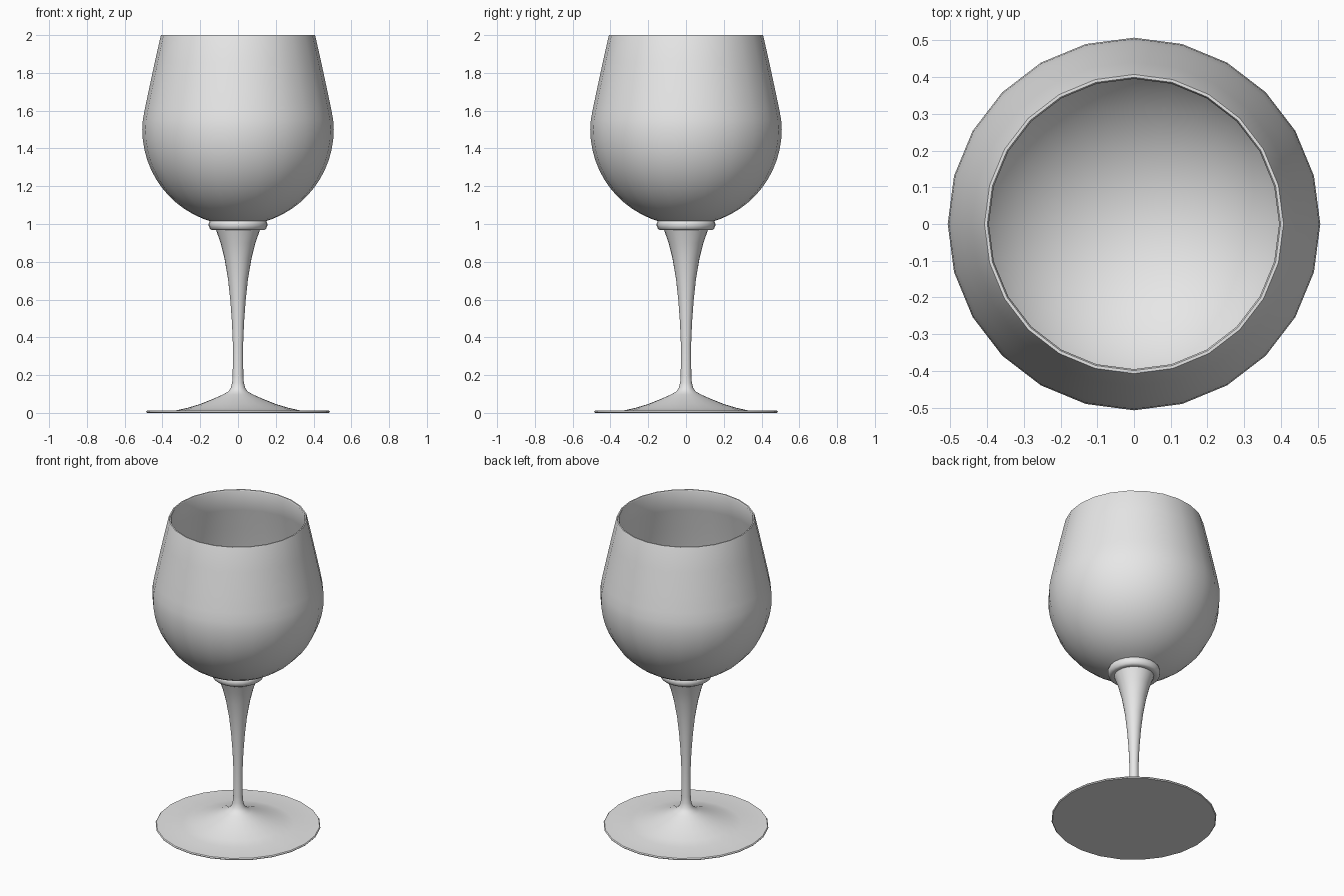
import bpy, bmesh, math

if "Cube" in bpy.data.objects:
    bpy.data.objects.remove(bpy.data.objects["Cube"])

SEGMENTS = 24

glass = bpy.data.materials.new("light_grey")
glass.diffuse_color = (0.8, 0.8, 0.8, 1)
glass.use_nodes = True
glass.node_tree.nodes["Principled BSDF"].inputs["Base Color"].default_value = glass.diffuse_color


def lathe(name, profile, cap_start=False, angle=40):
    """Revolve an (r, z) profile around z; r = 0 becomes a pole."""
    bm = bmesh.new()
    rings = []
    for r, z in profile:
        if r == 0:
            rings.append([bm.verts.new((0, 0, z))] * SEGMENTS)
        else:
            rings.append([bm.verts.new((r * math.cos(2 * math.pi * i / SEGMENTS),
                                        r * math.sin(2 * math.pi * i / SEGMENTS), z))
                          for i in range(SEGMENTS)])
    for a, b in zip(rings, rings[1:]):
        for i in range(SEGMENTS):
            j = (i + 1) % SEGMENTS
            quad = list(dict.fromkeys((a[i], a[j], b[j], b[i])))
            bm.faces.new(quad)
    if cap_start:
        bm.faces.new(rings[0][::-1])
    mesh = bpy.data.meshes.new(name)
    bm.to_mesh(mesh)
    bm.free()
    mesh.materials.append(glass)
    obj = bpy.data.objects.new(name, mesh)
    bpy.context.collection.objects.link(obj)
    bpy.ops.object.select_all(action='DESELECT')
    obj.select_set(True)
    bpy.context.view_layer.objects.active = obj
    bpy.ops.object.shade_smooth_by_angle(angle=math.radians(angle))
    return obj


def arc(radius, cz, start, end, steps):
    """Points on a circle about (0, cz); angles in degrees from straight down."""
    pts = []
    for i in range(steps + 1):
        t = math.radians(start + (end - start) * i / steps)
        r = radius * math.sin(t)
        pts.append((0 if r < 1e-6 else r, cz - radius * math.cos(t)))
    return pts


# Foot disc sweeping up into the flared stem
lathe("foot_and_stem", [
    (0.482, 0), (0.487, 0.006), (0.482, 0.012), (0.33, 0.013), (0.27, 0.026),
    (0.2, 0.047), (0.13, 0.075), (0.08, 0.097), (0.052, 0.113), (0.038, 0.132),
    (0.031, 0.16), (0.028, 0.2), (0.027, 0.36), (0.032, 0.48), (0.041, 0.6),
    (0.053, 0.71), (0.072, 0.82), (0.092, 0.9), (0.117, 0.97)], cap_start=True)

# Rounded collar between stem and bowl
lathe("collar", [
    (0.117, 0.97), (0.138, 0.967), (0.149, 0.975), (0.155, 0.99), (0.155, 1.003),
    (0.149, 1.017), (0.138, 1.023), (0.13, 1.012)], angle=60)

# Hollow bowl: outer wall, rim, inner wall
outer = arc(0.507, 1.5, 15, 90, 12)
upper = [(0.504, 1.55), (0.493, 1.61), (0.472, 1.71), (0.441, 1.855), (0.41, 1.992)]
rim = [(0.407, 2.0), (0.399, 2.0), (0.395, 1.992)]
inner_upper = [(r - 0.014, z) for r, z in reversed(upper[:-1])]
inner = arc(0.493, 1.5, 90, 0, 13)
lathe("bowl", outer + upper + rim + inner_upper + inner, angle=60)
